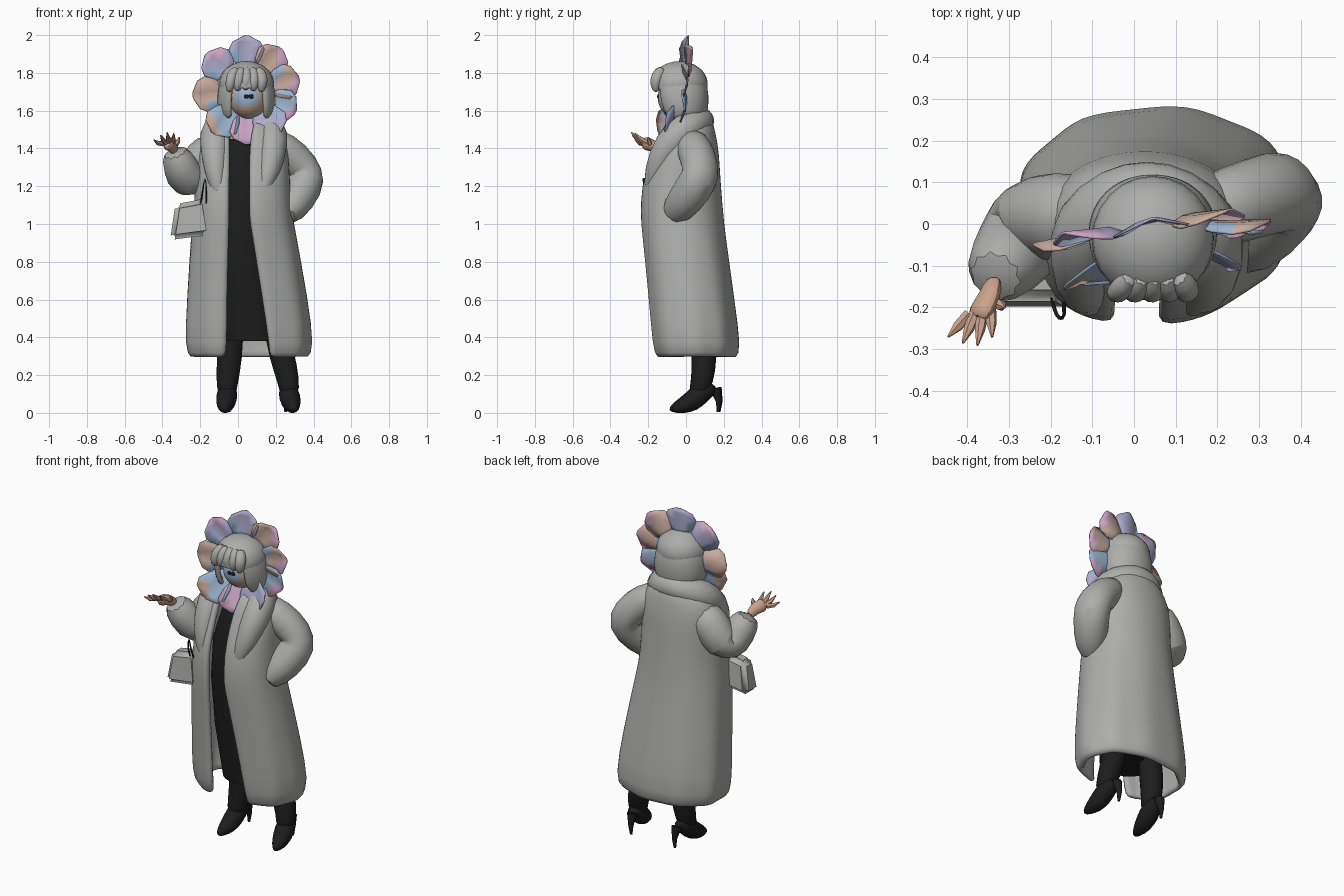
import bpy, bmesh, math
from mathutils import Vector

if "Cube" in bpy.data.objects:
    bpy.data.objects.remove(bpy.data.objects["Cube"])


def material(name, rgb):
    m = bpy.data.materials.new(name)
    m.use_nodes = True
    m.diffuse_color = (*rgb, 1)
    bsdf = m.node_tree.nodes["Principled BSDF"]
    bsdf.inputs["Base Color"].default_value = (*rgb, 1)
    bsdf.inputs["Roughness"].default_value = 0.8
    return m


GREY = material("soft grey", (0.42, 0.42, 0.41))
BLACK = material("black cloth", (0.012, 0.012, 0.012))
SKIN = material("warm skin", (0.6, 0.37, 0.26))
BLUE = material("petal blue", (0.33, 0.46, 0.63))
PINK = material("petal pink", (0.6, 0.37, 0.55))
LILAC = material("petal lilac", (0.42, 0.4, 0.6))
PEACH = material("petal peach", (0.58, 0.41, 0.34))


def finish(name, bm, mats, subdiv=0, thick=0, angle=50):
    bmesh.ops.recalc_face_normals(bm, faces=bm.faces)
    mesh = bpy.data.meshes.new(name)
    bm.to_mesh(mesh)
    bm.free()
    ob = bpy.data.objects.new(name, mesh)
    bpy.context.collection.objects.link(ob)
    for m in mats:
        mesh.materials.append(m)
    if thick:
        mod = ob.modifiers.new("thickness", 'SOLIDIFY')
        mod.thickness, mod.offset = thick, -1
    if subdiv:
        ob.modifiers.new("smooth", 'SUBSURF').levels = subdiv
        ob.modifiers["smooth"].render_levels = subdiv
    bpy.ops.object.select_all(action='DESELECT')
    ob.select_set(True)
    bpy.context.view_layer.objects.active = ob
    bpy.ops.object.shade_smooth_by_angle(angle=math.radians(angle))
    return ob


def skin_rings(bm, rings, closed, caps=False):
    rows = [[bm.verts.new(p) for p in ring] for ring in rings]
    n = len(rows[0])
    for a, b in zip(rows, rows[1:]):
        for i in range(n if closed else n - 1):
            j = (i + 1) % n
            bm.faces.new((a[i], a[j], b[j], b[i]))
    if caps:
        bm.faces.new(rows[0])
        bm.faces.new(rows[-1])


def tube(name, points, radii, mat, sides=10, subdiv=1, flat=1.0):
    """Sweep a round section along a path."""
    pts = [Vector(p) for p in points]
    rings = []
    side = None
    for i, p in enumerate(pts):
        t = (pts[min(i + 1, len(pts) - 1)] - pts[max(i - 1, 0)]).normalized()
        if side is None:
            side = t.orthogonal().normalized()
        side = (side - t * side.dot(t)).normalized()
        up = t.cross(side)
        angles = [math.tau * k / sides for k in range(sides)]
        rings.append([p + radii[i] * (side * math.cos(a) + up * math.sin(a) * flat)
                      for a in angles])
    bm = bmesh.new()
    skin_rings(bm, rings, True, True)
    return finish(name, bm, [mat], subdiv)


def wrap(name, sections, mat, thick, n=32, power=0.8, fold=0.0):
    """Garment shell open at the front: z, centre x/y, radius x/y, opening from/to.
    The front half is squarer (power below 1) than the round back."""
    rings = []
    for z, cx, cy, rx, ry, g0, g1 in sections:
        start, end = [math.asin(math.copysign(abs((g - cx) / rx) ** (1 / power), g - cx))
                      for g in (g0, g1)]
        ring = []
        for k in range(n + 1):
            a = end + (math.tau + start - end) * k / n
            s, c = math.sin(a), math.cos(a)
            p = power if c > 0 else 0.95
            r = 1 + fold * math.sin(9 * a) * max(0, 1.2 - z)
            ring.append((cx + r * rx * math.copysign(abs(s) ** p, s),
                         cy - r * ry * math.copysign(abs(c) ** p, c), z))
        rings.append(ring)
    bm = bmesh.new()
    skin_rings(bm, rings, False)
    return finish(name, bm, [mat], 1, thick)


def ellipsoid(name, centre, radii, mats, rule=None, cut=None):
    bm = bmesh.new()
    bmesh.ops.create_uvsphere(bm, u_segments=24, v_segments=16, radius=1)
    for v in bm.verts:
        v.co = Vector(centre) + Vector([a * b for a, b in zip(v.co, radii)])
    if cut is not None:
        bmesh.ops.bisect_plane(bm, geom=bm.verts[:] + bm.edges[:] + bm.faces[:],
                               plane_co=(0, 0, cut), plane_no=(0, 0, -1), clear_outer=True)
    if rule:
        for f in bm.faces:
            f.material_index = rule(f.calc_center_median())
    return finish(name, bm, mats)


# Long coat
wrap("coat", [
    (0.285, 0.055, 0.05, 0.31, 0.215, -0.07, 0.17),
    (0.34, 0.057, 0.052, 0.345, 0.24, -0.06, 0.17),
    (0.6, 0.047, 0.027, 0.322, 0.23, -0.06, 0.13),
    (0.98, 0.027, -0.017, 0.275, 0.222, -0.05, 0.07),
    (1.02, 0.025, -0.02, 0.268, 0.222, -0.05, 0.06),
    (1.2, 0.025, -0.03, 0.25, 0.215, -0.05, 0.06),
    (1.38, 0.025, -0.002, 0.245, 0.178, -0.045, 0.06),
    (1.48, 0.03, 0.01, 0.22, 0.148, -0.05, 0.07),
    (1.56, 0.035, 0.025, 0.13, 0.112, -0.05, 0.09)], GREY, 0.04, fold=0.025)

# Broad collar and lapels
tube("collar", [(-0.1, -0.195, 1.14), (-0.12, -0.165, 1.28), (-0.125, -0.095, 1.43),
                (-0.12, 0.0, 1.51), (-0.04, 0.075, 1.545), (0.03, 0.09, 1.55),
                (0.1, 0.075, 1.545), (0.18, 0.0, 1.51), (0.19, -0.095, 1.43),
                (0.165, -0.165, 1.28), (0.12, -0.195, 1.14)],
     [0.03, 0.065, 0.085, 0.09, 0.075, 0.07, 0.075, 0.09, 0.085, 0.065, 0.03], GREY)

# Sleeves: one raised, one with the hand in the pocket
tube("right_sleeve", [(-0.11, 0.03, 1.42), (-0.18, 0.02, 1.36), (-0.24, 0.01, 1.25),
                      (-0.265, -0.04, 1.22), (-0.305, -0.09, 1.3), (-0.34, -0.135, 1.4)],
     [0.1, 0.11, 0.12, 0.115, 0.1, 0.075], GREY)
tube("left_sleeve", [(0.15, 0.02, 1.44), (0.24, 0.045, 1.4), (0.34, 0.08, 1.3),
                     (0.37, 0.075, 1.24), (0.315, 0.0, 1.13), (0.235, -0.085, 1.03)],
     [0.09, 0.1, 0.105, 0.11, 0.105, 0.075], GREY)

# Raised open hand
tube("hand", [(-0.335, -0.13, 1.38), (-0.345, -0.17, 1.415), (-0.365, -0.21, 1.425),
              (-0.375, -0.23, 1.43)], [0.03, 0.035, 0.046, 0.032], SKIN, 8, 1, 0.7)
for i, tip in enumerate([(-0.445, -0.27, 1.445), (-0.41, -0.285, 1.47),
                         (-0.375, -0.29, 1.485), (-0.34, -0.27, 1.48), (-0.31, -0.2, 1.46)]):
    base = Vector((-0.395 + 0.017 * i, -0.215 + 0.006 * i, 1.425))
    mid = base.lerp(Vector(tip), 0.55) + Vector((0, 0, -0.008))
    tube(f"finger_{i + 1}", [base, mid, tip], [0.014, 0.013, 0.003], SKIN, 6, 0)

# Dark dress under the coat
bm = bmesh.new()
skin_rings(bm, [[(cx + rx * math.cos(math.tau * k / 20), cy + ry * math.sin(math.tau * k / 20), z)
                 for k in range(20)]
                for z, cx, cy, rx, ry in [(0.38, 0.07, 0.0, 0.15, 0.12), (0.7, 0.04, -0.02, 0.16, 0.13),
                                          (1.0, 0.02, -0.04, 0.15, 0.13), (1.3, 0.02, -0.03, 0.14, 0.12),
                                          (1.45, 0.025, -0.01, 0.08, 0.09)]], True, True)
finish("dress", bm, [BLACK])
tube("neck", [(0.03, 0.0, 1.4), (0.045, -0.01, 1.62)], [0.05, 0.045], SKIN)

# Boots with pointed toes and thin heels
for name, hip, ankle, toe in [("right", (-0.03, 0.09, 0.5), (-0.055, 0.105), (-0.075, -0.09)),
                              ("left", (0.19, 0.09, 0.5), (0.265, 0.105), (0.3, -0.075))]:
    a, t = Vector((*ankle, 0)), Vector((*toe, 0))
    at = lambda f, z: a.lerp(t, f) + Vector((0, 0, z))
    tube(name + "_boot_shaft", [hip, Vector(hip).lerp(at(0, 0.15), 0.6), at(0.1, 0.17), at(0.25, 0.08)],
         [0.07, 0.073, 0.062, 0.052], BLACK)
    tube(name + "_boot_foot", [at(-0.28, 0.14), at(0.12, 0.11), at(0.42, 0.055), at(0.72, 0.032), at(1, 0.016)],
         [0.03, 0.062, 0.057, 0.042, 0.012], BLACK)
    tube(name + "_boot_heel", [at(-0.28, 0.13), at(-0.38, 0.06), at(-0.36, 0.005)],
         [0.03, 0.015, 0.007], BLACK, 8, 0)

# Soft handbag with strap
bm = bmesh.new()
bmesh.ops.create_cube(bm, size=1)
for v in bm.verts:
    s = 0.74 if v.co.z > 0 else 1
    v.co = Vector((-0.25 + v.co.x * 0.22 * s, -0.135 + v.co.y * 0.13 * s, 1.025 + v.co.z * 0.19 + v.co.x * 0.03))
bmesh.ops.bevel(bm, geom=bm.edges[:], offset=0.025, segments=3, affect='EDGES')
finish("handbag", bm, [GREY])
tube("bag_strap", [(-0.2, -0.17, 1.1), (-0.185, -0.225, 1.18), (-0.175, -0.225, 1.27),
                   (-0.165, -0.225, 1.18), (-0.17, -0.17, 1.08)], [0.006] * 5, BLACK, 6)

# Face: peach with a blue middle and dark eyes
ellipsoid("face", (0.055, -0.035, 1.67), (0.105, 0.115, 0.115), [PEACH, BLUE],
          lambda c: int(1.62 < c.z < 1.71 and -0.02 < c.x < 0.1 and c.y < -0.05))
for name, x in [("right_eye", 0.045), ("left_eye", 0.07)]:
    ellipsoid(name, (x, -0.148, 1.675), (0.013, 0.005, 0.012), [BLACK])

# Bobbed hair: crown, curtain and fringe
ellipsoid("hair_crown", (0.045, -0.035, 1.74), (0.146, 0.15, 0.122), [GREY], cut=1.72)
wrap("hair_sides", [(1.55, 0.045, -0.015, 0.13, 0.12, -0.045, 0.15),
                    (1.6, 0.045, -0.02, 0.155, 0.138, -0.045, 0.145),
                    (1.68, 0.045, -0.027, 0.157, 0.15, -0.045, 0.145),
                    (1.77, 0.045, -0.035, 0.14, 0.142, -0.03, 0.13)], GREY, 0.03, 20, 0.95)
for i in range(5):
    x = -0.035 + i * 0.042
    tube(f"fringe_lock_{i + 1}", [(x * 0.6 + 0.02, -0.12, 1.825), (x, -0.16, 1.785),
                                  (x - 0.006, -0.165, 1.735), (x - 0.012, -0.157, 1.708 - 0.006 * abs(i - 2))],
         [0.03, 0.034, 0.032, 0.014], GREY, 8, 1, 0.9)

# Broad flower petals round the head: angle, then colours from root to tip
PETALS = [(0, BLUE, LILAC, LILAC), (40, PEACH, PEACH, PINK), (78, BLUE, PEACH, PINK),
          (114, BLUE, BLUE, PINK), (144, BLUE, LILAC, PINK), (178, BLUE, PINK, PINK),
          (217, BLUE, BLUE, PEACH), (264, BLUE, PEACH, PEACH), (312, BLUE, LILAC, PINK)]
PROFILE = [(0.11, 0.035), (0.16, 0.075), (0.215, 0.095), (0.255, 0.075), (0.287, 0.015)]
for i, (degrees, *colours) in enumerate(PETALS):
    a = math.radians(degrees)
    s, c = math.sin(a), math.cos(a)
    out = Vector((s, 0.14 * c + 0.1 * s - 0.1 - (0.25 if c < -0.7 else 0), c))
    across = Vector((c, 0.15 * c, -s))
    bm = bmesh.new()
    rows = [[Vector((0.045, 0.005, 1.71)) + out * r + across * (w * k)
             + Vector((0, -0.3 * k * k * w + 0.012 * (i % 2), 0)) for k in (-1, -0.45, 0.2, 1)]
            for r, w in PROFILE]
    skin_rings(bm, rows, False)
    for k, f in enumerate(bm.faces):
        f.material_index = min(2, (k // 3 + k % 3) // 2)
    finish(f"petal_{i + 1}", bm, colours, 0, 0.006, 60)
